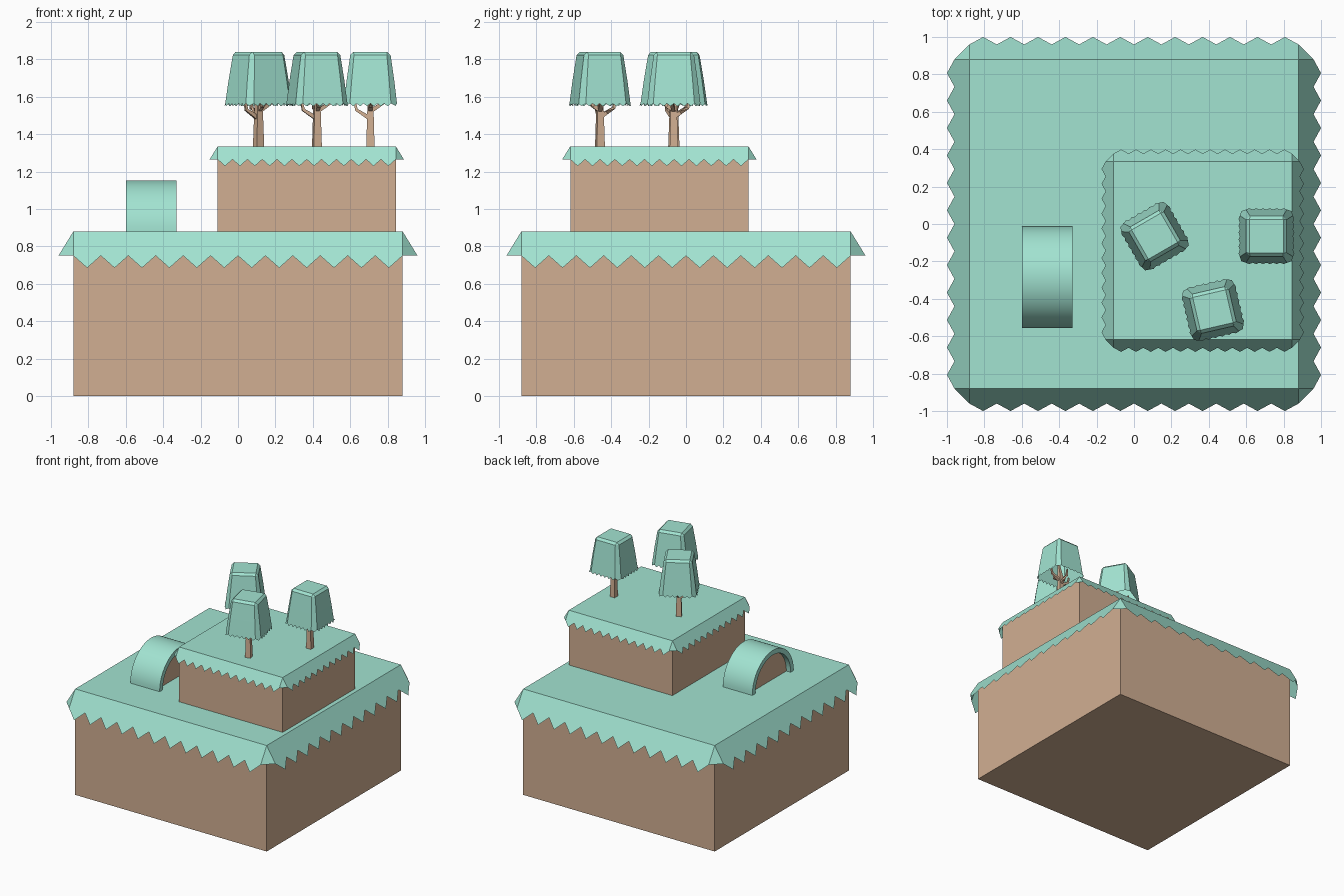
import bpy, bmesh, math
from mathutils import Vector, Matrix

if "Cube" in bpy.data.objects:
    bpy.data.objects.remove(bpy.data.objects["Cube"])


def material(name, rgb):
    m = bpy.data.materials.new(name)
    m.diffuse_color = (*rgb, 1)
    m.use_nodes = True
    m.node_tree.nodes["Principled BSDF"].inputs["Base Color"].default_value = m.diffuse_color
    return m


GRASS = material("grass", (0.36, 0.77, 0.64))
EARTH = material("earth", (0.64, 0.43, 0.29))


def finish(bm, name, mat, smooth=False):
    bmesh.ops.remove_doubles(bm, verts=bm.verts, dist=1e-5)
    bmesh.ops.recalc_face_normals(bm, faces=bm.faces)
    me = bpy.data.meshes.new(name)
    bm.to_mesh(me)
    bm.free()
    me.materials.append(mat)
    ob = bpy.data.objects.new(name, me)
    bpy.context.collection.objects.link(ob)
    if smooth:
        bpy.context.view_layer.objects.active = ob
        ob.select_set(True)
        bpy.ops.object.shade_smooth_by_angle(angle=math.radians(30))
        ob.select_set(False)
    return ob


def face(bm, pts):
    return bm.faces.new([bm.verts.new(p) for p in pts])


def spin4(bm, pts):
    """Repeat a face on all four sides."""
    for k in range(4):
        r = Matrix.Rotation(k * math.pi / 2, 3, 'Z')
        face(bm, [r @ Vector(p) for p in pts])


def zigzag(half, y_high, z_high, y_low, z_low, teeth):
    """Points of a toothed hem from +x to -x on the -y side."""
    pts = []
    for i in range(2 * teeth + 1):
        y, z = (y_low, z_low) if i % 2 else (y_high, z_high)
        pts.append((half - i * half / teeth, -y, z))
    return pts


def terrace(name, x, y, z_bottom, z_top, s):
    """Earth block with a toothed grass cover; s scales the plan."""
    h = 0.88 * s
    bm = bmesh.new()
    bmesh.ops.create_cube(bm, size=1)
    height = z_top - z_bottom - 0.004
    bmesh.ops.scale(bm, vec=(2 * h, 2 * h, height), verts=bm.verts)
    finish(bm, name + "_earth", EARTH).location = (x, y, z_bottom + height / 2)

    bm = bmesh.new()
    o, d = 0.08 * s, -0.13 * s
    face(bm, [(h, h, 0), (-h, h, 0), (-h, -h, 0), (h, -h, 0)])
    spin4(bm, [(-h, -h, 0), (h, -h, 0)] + zigzag(h, h + o, d, h + 1.5 * o, 1.5 * d, 12))
    spin4(bm, [(h, -h, 0), (h, -h - o, d), (h + o, -h, d)])
    finish(bm, name + "_grass", GRASS).location = (x, y, z_top)


def half_disc(name, mat, x0, x1, r_out, r_in, n=32):
    """Half cylinder along x, hollow if r_in is set."""
    def arc(r):
        return [(x0, r * math.cos(i * math.pi / n), r * math.sin(i * math.pi / n))
                for i in range(n + 1)]
    bm = bmesh.new()
    f = face(bm, arc(r_out) + (arc(r_in)[::-1] if r_in else []))
    ext = bmesh.ops.extrude_face_region(bm, geom=[f], use_keep_orig=True)
    bmesh.ops.translate(bm, vec=(x1 - x0, 0, 0),
                        verts=[v for v in ext['geom'] if isinstance(v, bmesh.types.BMVert)])
    finish(bm, name, mat, True).location = (0, -0.285, 0.88)


def tube(bm, path, radii):
    """Square-section limb following a path."""
    rings = []
    path = [Vector(p) for p in path]
    for i, p in enumerate(path):
        t = (path[min(i + 1, len(path) - 1)] - path[max(i - 1, 0)]).normalized()
        u = t.cross(Vector((0, 1, 0)) if abs(t.y) < 0.6 else Vector((1, 0, 0))).normalized()
        v = t.cross(u)
        rings.append([bm.verts.new(p + radii[i] * (a * u + b * v))
                      for a, b in ((1, 1), (-1, 1), (-1, -1), (1, -1))])
    for a, b in zip(rings, rings[1:]):
        for k in range(4):
            bm.faces.new((a[k], a[(k + 1) % 4], b[(k + 1) % 4], b[k]))
    bm.faces.new(rings[0])
    bm.faces.new(rings[-1])


def tree(name, x, y, turn):
    # hollow canopy: (half width, half length of flat side, height)
    bm = bmesh.new()
    prof = [(0.09, 0.09, 0.505), (0.108, 0.088, 0.487), (0.127, 0.100, 0.355), (0.142, 0.110, 0.255)]
    face(bm, [(0.09, 0.09, 0.505), (-0.09, 0.09, 0.505),
              (-0.09, -0.09, 0.505), (0.09, -0.09, 0.505)])
    for i, ((h, c, z), (h2, c2, z2)) in enumerate(zip(prof, prof[1:])):
        if i == 2:
            low = zigzag(c2, 0.142, 0.229, 0.149, 0.214, 6)
            spin4(bm, [(-c, -h, z), (c, -h, z)] + low)
            spin4(bm, [(c, -h, z), (c2, -0.142, 0.229), (0.134, -0.134, 0.216),
                       (0.142, -c2, 0.229), (h, -c, z)])
        else:
            spin4(bm, [(-c, -h, z), (c, -h, z), (c2, -h2, z2), (-c2, -h2, z2)])
            corner = [(c, -h, z), (c2, -h2, z2), (h2, -c2, z2)]
            spin4(bm, corner + ([(h, -c, z)] if i else []))
    crown = finish(bm, name + "_canopy", GRASS)

    # trunk and bent branches
    bm = bmesh.new()
    tube(bm, [(0, 0, 0), (0, 0, 0.15), (0, 0, 0.22), (0.01, -0.01, 0.33)],
         [0.022, 0.018, 0.016, 0.008])
    for ang, z in ((180, 0.145), (90, 0.155), (-10, 0.185), (-90, 0.19)):
        c, s = math.cos(math.radians(ang)), math.sin(math.radians(ang))
        tube(bm, [(r * c, r * s, z + dz) for r, dz in
                  ((0, 0), (0.035, 0.025), (0.075, 0.05), (0.085, 0.10))],
             [0.010, 0.010, 0.008, 0.005])
    trunk = finish(bm, name + "_trunk", EARTH)
    for ob in (crown, trunk):
        ob.location = (x, y, 1.335)
        ob.rotation_euler.z = math.radians(turn)


# stepped ground
terrace("lower_terrace", 0, 0, 0, 0.88, 1)
terrace("upper_terrace", 0.3675, -0.1425, 0.88, 1.335, 0.541)

# arched shelter with recessed door wall
half_disc("arch_shell", GRASS, -0.60, -0.33, 0.272, 0.232)
half_disc("arch_wall", EARTH, -0.56, -0.37, 0.234, 0)

# trees
tree("tree_a", 0.11, -0.065, 30)
tree("tree_b", 0.708, -0.065, 0)
tree("tree_c", 0.422, -0.46, 13)
